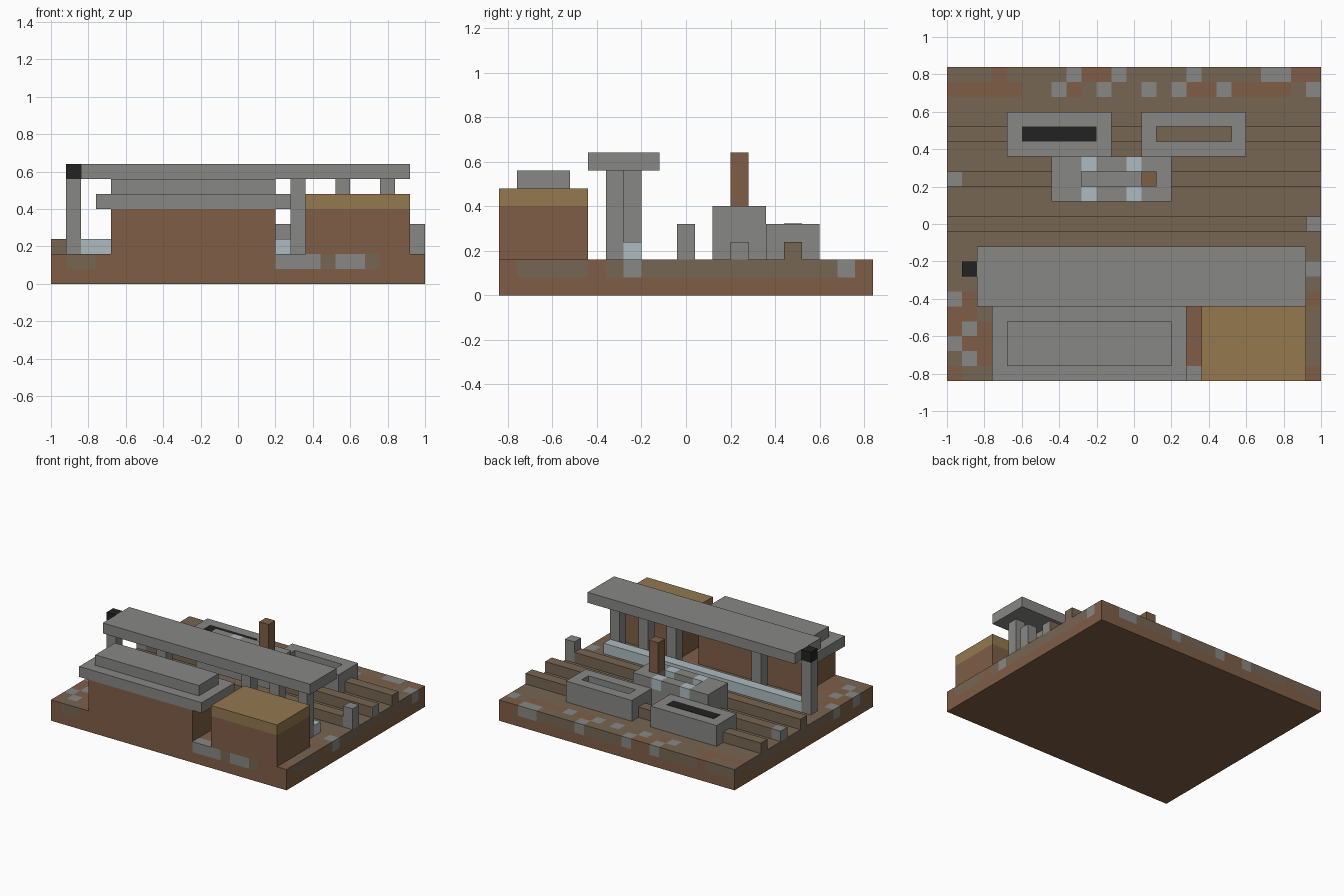
import bpy
import bmesh
from mathutils import Vector

if "Cube" in bpy.data.objects:
    bpy.data.objects.remove(bpy.data.objects["Cube"], do_unlink=True)

U = 0.08  # one block


def material(name, rgb):
    lin = [((c / 255 + 0.055) / 1.055) ** 2.4 for c in rgb] + [1.0]
    m = bpy.data.materials.new(name)
    m.use_nodes = True
    m.diffuse_color = lin
    m.node_tree.nodes["Principled BSDF"].inputs["Base Color"].default_value = lin
    return m


RUST = material("rust_brown", (127, 94, 70))
TAUPE = material("gravel_taupe", (118, 102, 82))
GREY = material("stone_grey", (135, 135, 133))
PALE = material("pale_blue", (174, 187, 193))
TAN = material("straw_tan", (147, 121, 79))
BLACK = material("black", (34, 34, 34))


def box(name, mats, x, y, z, cuts=((), (), ()), slot=None, rule=None):
    """Box from ranges; optional cut planes, sunken slot and colour rule."""
    bm = bmesh.new()
    bmesh.ops.create_cube(bm, size=1)
    for v in bm.verts:
        v.co = [r[0] + (c + 0.5) * (r[1] - r[0]) for r, c in zip((x, y, z), v.co)]
    for axis, places in enumerate(cuts):
        for p in places:
            co, no = Vector(), Vector()
            co[axis], no[axis] = p, 1
            bmesh.ops.bisect_plane(bm, geom=bm.verts[:] + bm.edges[:] + bm.faces[:],
                                   plane_co=co, plane_no=no)
    if rule:
        for f in bm.faces:
            f.material_index = rule(f.calc_center_median() - f.normal * U / 2)
    if slot:
        (x0, x1), (y0, y1) = slot
        top = []
        for f in bm.faces:
            c = f.calc_center_median()
            if f.normal.z > 0.9 and x0 < c.x < x1 and y0 < c.y < y1:
                top.append(f)
        out = bmesh.ops.extrude_face_region(bm, geom=top)
        verts = [g for g in out["geom"] if isinstance(g, bmesh.types.BMVert)]
        bmesh.ops.translate(bm, verts=verts, vec=(0, 0, -U))
        bmesh.ops.delete(bm, geom=[f for f in top if f.is_valid], context="FACES_ONLY")
    bmesh.ops.recalc_face_normals(bm, faces=bm.faces)
    me = bpy.data.meshes.new(name)
    bm.to_mesh(me)
    bm.free()
    for m in mats:
        me.materials.append(m)
    ob = bpy.data.objects.new(name, me)
    bpy.context.collection.objects.link(ob)
    return ob


# Ground: plain lower slab and a patchwork upper layer (r rust, t gravel, g stone)
PATCHES = {
    0: "rtt" + "r" * 12 + "gggtggtrrr",
    1: "tgr" + "r" * 21 + "t",
    2: "grr" + "r" * 21 + "t",
    3: "rgr" + "r" * 21 + "t",
    4: "rrt" + "r" * 21 + "t",
    5: "grt" + "t" * 21 + "r",
    7: "t" * 24 + "g",
    19: "rrrrrttgrtgttgtgrrgrrrrtg",
    20: "tttrttttgrrgttttgttttggrr",
}


def ground_rule(c):
    i = min(24, max(0, int((c.x + 1) / U)))
    j = min(20, max(0, int((c.y + 0.84) / U)))
    return "rtg".index(PATCHES.get(j, "t" * 25)[i])


box("ground_base", [RUST], (-1, 1), (-0.84, 0.84), (0, U))
box("ground_top", [RUST, TAUPE, GREY], (-1, 1), (-0.84, 0.84), (U, 0.16),
    cuts=([-1 + U * i for i in range(1, 25)], [-0.84 + U * j for j in range(1, 21)], ()),
    rule=ground_rule)

# Rails along the ground
LOW = (0.16, 0.24)
box("back_rail", [TAUPE], (-1, 1), (0.44, 0.52), LOW)
box("middle_rail", [TAUPE], (-0.92, 0.994), (0.2, 0.28), LOW)
box("middle_rail_stone", [GREY], (-1, -0.92), (0.2, 0.28), LOW)
box("middle_rail_cap", [GREY], (0.994, 1), (0.2, 0.28), LOW)
box("front_rail", [TAUPE], (-1, 0.92), (-0.04, 0.04), LOW)
box("rail_post", [GREY], (0.92, 1), (-0.04, 0.04), (0.16, 0.32))
box("pale_strip", [PALE], (-0.84, 0.84), (-0.28, -0.2), LOW)

# Long front building with a stepped roof
FRONT = (-0.84, -0.44)
box("hall_body", [RUST], (-0.68, 0.2), FRONT, (0.16, 0.4))
box("hall_roof", [GREY], (-0.76, 0.28), FRONT, (0.4, 0.48))
box("hall_roof_step", [GREY], (-0.68, 0.2), (-0.76, -0.52), (0.48, 0.56))

# Small front building
box("shed_body", [RUST], (0.36, 0.92), FRONT, (0.16, 0.4))
box("shed_roof", [TAN], (0.36, 0.92), FRONT, (0.4, 0.48))

# Canopy on posts, with a lamp on its own post
box("canopy", [GREY], (-0.84, 0.92), (-0.44, -0.12), (0.56, 0.64))
for cx in (-0.4, 0.32, 0.56, 0.8):
    box("canopy_post", [GREY], (cx - 0.04, cx + 0.04), (-0.36, -0.28), (0.16, 0.56))
box("lamp_post", [GREY], (-0.92, -0.84), (-0.28, -0.2), (0.16, 0.56))
box("lamp", [BLACK], (-0.92, -0.84), (-0.28, -0.2), (0.56, 0.64))

# Rear blocks: one with a dark strip, one with a sunken slot
box("right_rear_block", [GREY], (-0.68, -0.12), (0.36, 0.6), (0.16, 0.32))
box("dark_strip", [BLACK], (-0.6, -0.2), (0.44, 0.52), (0.318, 0.323))
box("left_rear_block", [GREY], (0.04, 0.6), (0.36, 0.6), (0.16, 0.32),
    cuts=((0.12, 0.52), (0.44, 0.52), ()), slot=((0.12, 0.52), (0.44, 0.52)))


# Centre block with a groove, pale bands and a chimney
def centre_rule(c):
    banded = -0.28 < c.x < -0.2 or -0.04 < c.x < 0.04
    return int(c.z > 0.32 and banded and not 0.2 < c.y < 0.28)


box("centre_block", [GREY, PALE], (-0.44, 0.2), (0.12, 0.36), (0.16, 0.4),
    cuts=((-0.28, -0.2, -0.04, 0.04), (0.2, 0.28), (0.32,)),
    slot=((-0.28, 0.04), (0.2, 0.28)), rule=centre_rule)
box("chimney", [RUST], (0.04, 0.12), (0.2, 0.28), (0.32, 0.64))
